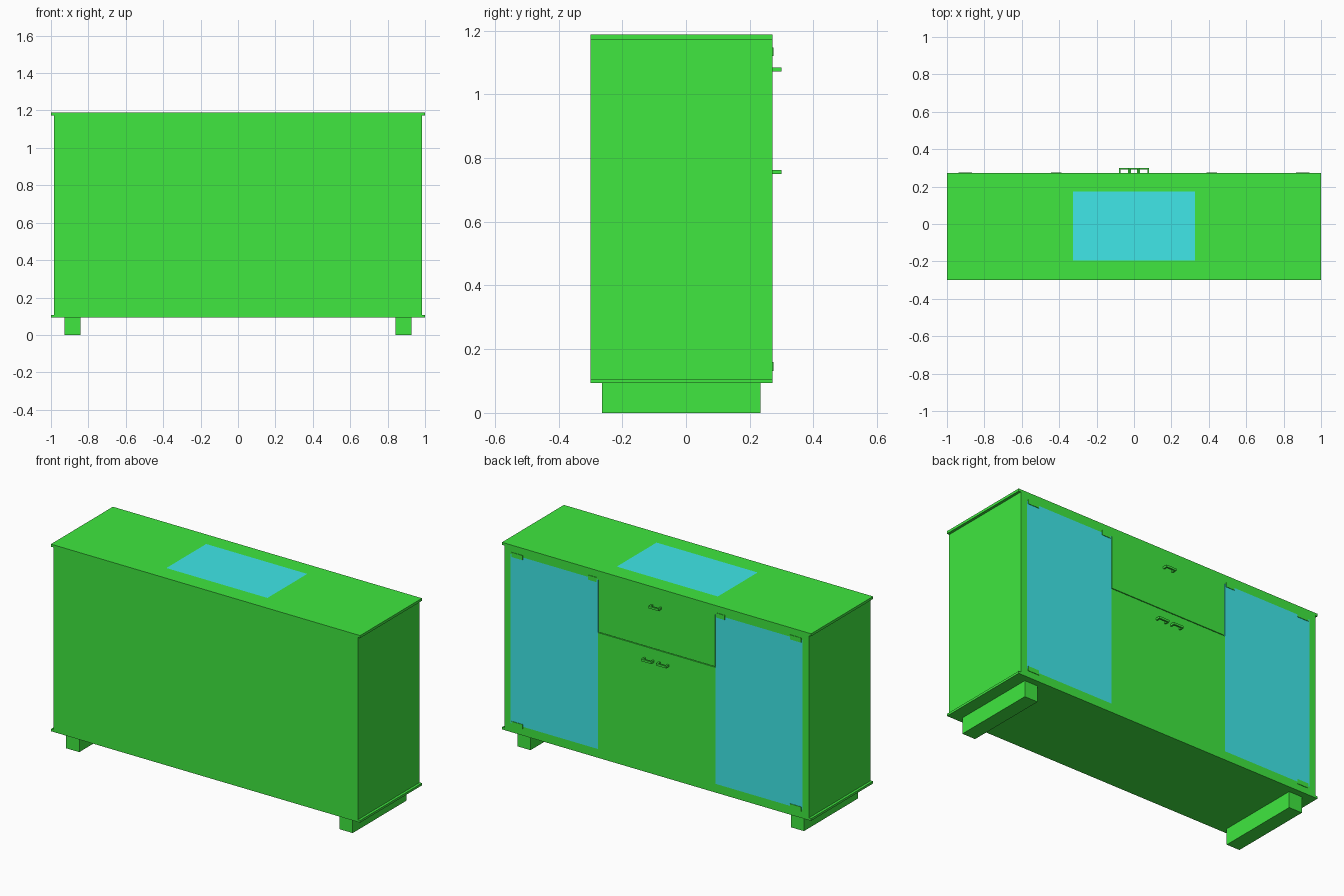
import bpy
import bmesh

if "Cube" in bpy.data.objects:
    bpy.data.objects.remove(bpy.data.objects["Cube"])


def material(name, rgb):
    m = bpy.data.materials.new(name)
    m.diffuse_color = (*rgb, 1)
    m.use_nodes = True
    m.node_tree.nodes["Principled BSDF"].inputs["Base Color"].default_value = m.diffuse_color
    return m


GREEN = material("green_paint", (0.05, 0.8, 0.05))
CYAN = material("cyan_glass", (0.05, 0.8, 0.81))


def finish(name, bm, mat):
    bmesh.ops.recalc_face_normals(bm, faces=bm.faces)
    me = bpy.data.meshes.new(name)
    bm.to_mesh(me)
    bm.free()
    me.materials.append(mat)
    ob = bpy.data.objects.new(name, me)
    bpy.context.collection.objects.link(ob)
    return ob


def box(name, x, y, z, mat=GREEN):
    """Box from (min, max) pairs on each axis."""
    bm = bmesh.new()
    bmesh.ops.create_cube(bm, size=1)
    for v in bm.verts:
        v.co = [r[0] if c < 0 else r[1] for c, r in zip(v.co, (x, y, z))]
    return finish(name, bm, mat)


def frame(name, outer, inner, depth, to_xyz, mat=GREEN):
    """Flat board with a rectangular opening; rects are (u0, u1, v0, v1)."""
    bm = bmesh.new()

    def loop(r, w):
        corners = ((r[0], r[2]), (r[1], r[2]), (r[1], r[3]), (r[0], r[3]))
        return [bm.verts.new(to_xyz(u, v, w)) for u, v in corners]

    loops = [loop(outer, depth[0]), loop(outer, depth[1]),
             loop(inner, depth[1]), loop(inner, depth[0])]
    for i in range(4):
        a, b = loops[i], loops[(i + 1) % 4]
        for j in range(4):
            k = (j + 1) % 4
            bm.faces.new((a[j], a[k], b[k], b[j]))
    return finish(name, bm, mat)


def handle(name, cx, z, y=0.27):
    """U-shaped pull: a profile in plan, extruded upwards."""
    w, d, t, h = 0.033, 0.03, 0.009, 0.012
    plan = [(-w, 0), (-w, d), (w, d), (w, 0),
            (w - t, 0), (w - t, d - t), (t - w, d - t), (t - w, 0)]
    bm = bmesh.new()
    low = [bm.verts.new((cx + px, y + py, z - h / 2)) for px, py in plan]
    face = bm.faces.new(low)
    ext = bmesh.ops.extrude_face_region(bm, geom=[face])
    top = [g for g in ext["geom"] if isinstance(g, bmesh.types.BMVert)]
    bmesh.ops.translate(bm, verts=top, vec=(0, 0, h))
    return finish(name, bm, GREEN)


F, B = -0.30, 0.272          # front and back planes of the cabinet
Z0, Z1 = 0.107, 1.173        # carcass between base and top boards

# base board and top board with inset glass
box("base_board", (-1, 1), (F, B), (0.094, Z0))
frame("top_board", (-1, 1, F, B), (-0.327, 0.327, -0.195, 0.173),
      (Z1, 1.188), lambda u, v, w: (u, v, w))
box("top_glass", (-0.327, 0.327), (-0.195, 0.173), (1.176, 1.188), CYAN)

# carcass: closed front, sides, face frame around the doors
box("front_panel", (-0.985, 0.985), (F, F + 0.02), (Z0, Z1))
frame("face_frame", (-0.985, 0.985, Z0, Z1), (-0.945, 0.945, 0.145, 1.135),
      (B - 0.02, B), lambda u, v, w: (u, w, v))
box("drawer_shelf", (-0.375, 0.375), (F + 0.02, B - 0.02), (0.82, 0.836))

# drawer and lower cupboard door
box("drawer_front", (-0.377, 0.377), (B - 0.018, B), (0.83, 1.135))
box("cupboard_door", (-0.38, 0.38), (B - 0.018, B), (0.145, 0.826))

# mirrored parts
for s, side in ((-1, "left"), (1, "right")):
    def mx(a, b):
        return tuple(sorted((s * a, s * b)))

    box(side + "_side_panel", mx(0.965, 0.985), (F + 0.02, B - 0.02), (Z0, Z1))
    box(side + "_divider", mx(0.375, 0.39), (F + 0.02, B - 0.02), (Z0, Z1))
    box(side + "_foot", mx(0.842, 0.927), (-0.264, 0.234), (0, 0.094))
    box(side + "_glass_door", mx(0.38, 0.945), (B - 0.012, B), (0.145, 1.135), CYAN)
    # hinge plates straddling the door edges
    box(side + "_outer_top_hinge", mx(0.865, 0.937), (B - 0.004, B + 0.003), (1.12, 1.147))
    box(side + "_outer_bottom_hinge", mx(0.865, 0.937), (B - 0.004, B + 0.003), (0.132, 0.159))
    box(side + "_inner_top_hinge", mx(0.388, 0.443), (B - 0.004, B + 0.003), (1.12, 1.147))
    handle(side + "_door_handle", s * 0.048, 0.756)

handle("drawer_handle", 0, 1.078)
